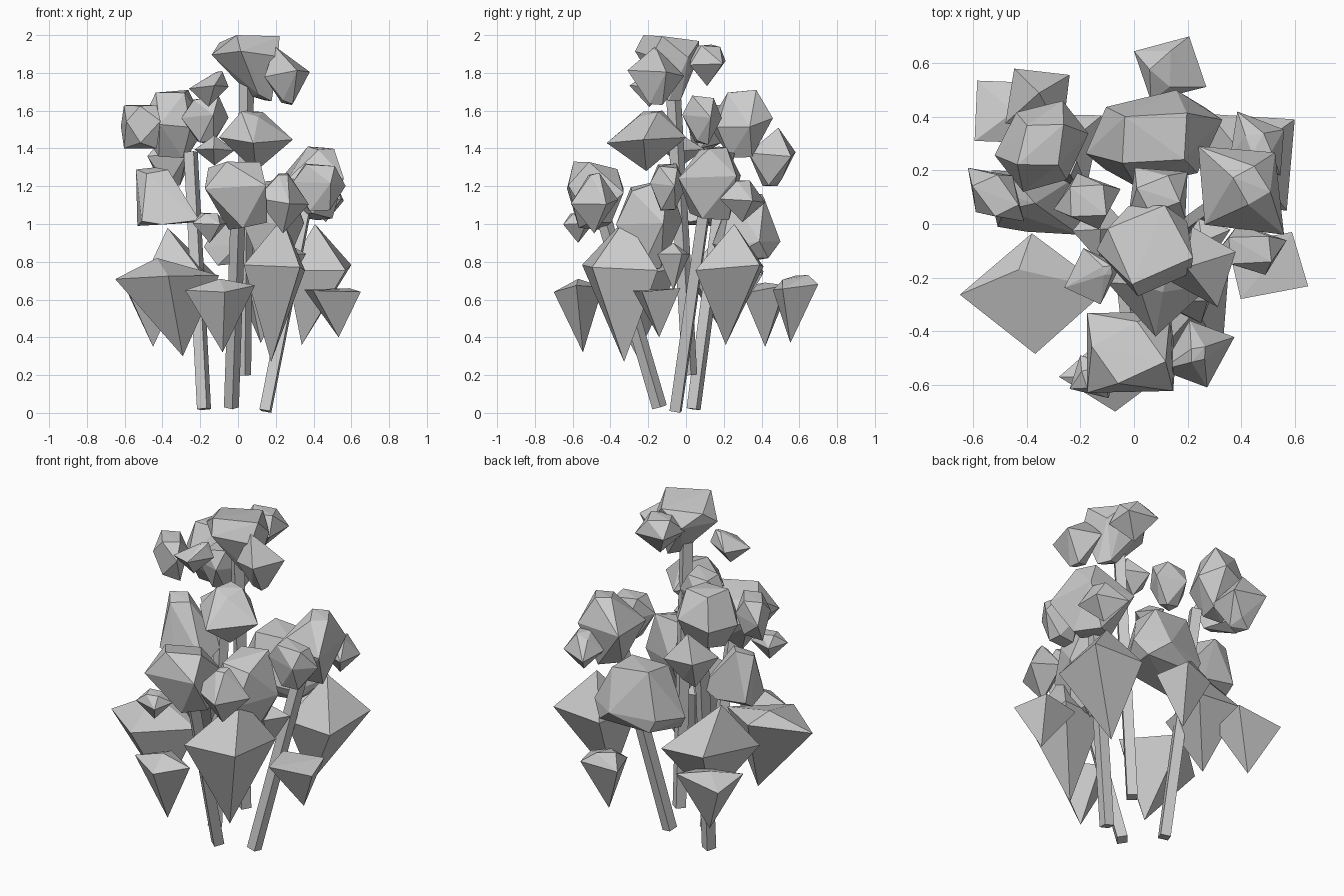
import bpy
import bmesh
import math
import random
from mathutils import Vector

old = bpy.data.objects.get("Cube")
if old:
    bpy.data.objects.remove(old, do_unlink=True)

random.seed(4)

# One plain grey for the whole plant
grey = bpy.data.materials.new("plain_grey")
grey.use_nodes = True
grey.diffuse_color = (0.6, 0.6, 0.6, 1)
grey.node_tree.nodes["Principled BSDF"].inputs["Base Color"].default_value = grey.diffuse_color


def add_object(name, bm):
    """Turn a bmesh into a flat shaded grey object."""
    bmesh.ops.recalc_face_normals(bm, faces=bm.faces)
    mesh = bpy.data.meshes.new(name)
    bm.to_mesh(mesh)
    bm.free()
    mesh.materials.append(grey)
    obj = bpy.data.objects.new(name, mesh)
    bpy.context.collection.objects.link(obj)


def circle(sides, radius, height, turn, center=(0, 0)):
    """Points of a slightly uneven ring."""
    points = []
    for i in range(sides):
        angle = math.radians(turn) + math.tau * i / sides + random.uniform(-.08, .08)
        points.append(Vector((center[0] + radius * math.cos(angle),
                              center[1] + radius * math.sin(angle),
                              height + random.uniform(-.07, .07))))
    return points


def clump(name, x, y, z, sides=4, ring=.55, turn=20, tip=(0, 0), peak=(0, 0),
          crest=0, base=0, lean=0):
    """Faceted leaf clump filling the given spans: a wide ring between a tip and a peak.
    crest and base widen the peak and the tip into small facets, lean draws
    the outline out along the diagonal."""
    points = circle(sides, 1, ring, turn)
    points += circle(4, crest, .95, turn + 30, peak) if crest else [Vector((*peak, 1))]
    points += circle(4, base, .05, turn + 30, tip) if base else [Vector((*tip, 0))]
    for p in points:
        p.x, p.y = p.x + lean * p.y, p.y + lean * p.x

    # stretch the points to the spans
    for axis, (low, high) in enumerate((x, y, z)):
        values = [p[axis] for p in points]
        start, length = min(values), max(values) - min(values)
        for p in points:
            p[axis] = low + (p[axis] - start) / length * (high - low)

    bm = bmesh.new()
    for p in points:
        bm.verts.new(p)
    bmesh.ops.convex_hull(bm, input=bm.verts)
    bmesh.ops.delete(bm, geom=[v for v in bm.verts if not v.link_faces], context='VERTS')
    add_object(name, bm)


def stem(name, foot, head, radius=.04):
    """Square stalk from foot to head."""
    bm = bmesh.new()
    foot, head = Vector(foot), Vector(head)
    bmesh.ops.create_cone(bm, cap_ends=True, segments=4, radius1=radius,
                          radius2=radius, depth=(head - foot).length)
    turn = (head - foot).to_track_quat('Z', 'Y').to_matrix()
    bmesh.ops.rotate(bm, verts=bm.verts, matrix=turn)
    bmesh.ops.translate(bm, verts=bm.verts, vec=(foot + head) / 2)
    add_object(name, bm)


# Stalks
stem("main_stem", (.03, .02, .2), (.045, -.07, 1.75))
stem("front_stem", (-.035, -.14, .03), (0, -.44, 1.05))
stem("right_stem", (-.18, .04, .02), (-.25, .22, 1.38))
stem("left_stem", (.145, -.055, .01), (.36, .1, 1.1))

# Crown on the main stem
clump("crown", x=(-.14, .22), y=(-.27, .07), z=(1.65, 2), sides=5, ring=.72, turn=40,
      tip=(.4, .1), peak=(.05, .1), crest=.9, base=.3)
clump("crown_left", x=(.14, .38), y=(-.31, -.01), z=(1.63, 1.94), peak=(-.5, 0), base=.3)
clump("crown_right", x=(-.26, -.05), y=(-.3, -.09), z=(1.62, 1.81), peak=(.5, .2), crest=.2)
clump("crown_back", x=(-.02, .2), y=(.02, .21), z=(1.73, 1.95), turn=40, crest=.6)
clump("under_crown", x=(-.1, .29), y=(-.42, 0), z=(1.28, 1.6), turn=0, ring=.5,
      peak=(-.1, .1), crest=.35)

# Upper clumps around the right stem
clump("right_top", x=(-.52, -.17), y=(.12, .46), z=(1.35, 1.71), sides=6, ring=.5,
      turn=10, crest=.6, base=.5, lean=.1)
clump("right_top_inner", x=(-.3, -.05), y=(-.02, .19), z=(1.42, 1.68), crest=.7, base=.4)
clump("right_top_outer", x=(-.62, -.41), y=(.01, .21), z=(1.4, 1.63), turn=45, crest=.7,
      base=.7, lean=-.2)
clump("right_top_back", x=(-.48, -.24), y=(.33, .58), z=(1.2, 1.51), turn=35,
      peak=(0, .2), base=.35)
clump("right_middle", x=(-.54, -.2), y=(-.04, .2), z=(.99, 1.3), ring=.15,
      turn=40, peak=(-.4, .1), crest=.4, base=.8, lean=-.1)
clump("right_inner", x=(-.23, -.02), y=(-.14, .1), z=(1.31, 1.47), turn=0)

# Clumps on the front stem
clump("front_top", x=(-.175, .155), y=(-.63, -.33), z=(.97, 1.33), turn=45, ring=.6,
      tip=(.3, 0), crest=.6, base=.45)
clump("front_top_left", x=(.1, .375), y=(-.61, -.36), z=(.95, 1.27), turn=20, crest=.25, lean=.1)
clump("front_top_right", x=(-.24, -.06), y=(-.65, -.49), z=(.9, 1.06), turn=30, crest=.5)
clump("front_inner", x=(.02, .35), y=(-.37, -.02), z=(.72, 1.24), ring=.6, crest=.7, base=.4)

# Clumps on the left stem
clump("left_top", x=(.24, .56), y=(-.04, .29), z=(1.02, 1.41), ring=.55, turn=45,
      peak=(.2, .1), crest=.35, base=.5, lean=-.1)
clump("left_top_back", x=(.36, .56), y=(.18, .42), z=(1.01, 1.23), turn=30, crest=.4, lean=-.15)
clump("left_top_front", x=(.29, .57), y=(-.19, 0), z=(1.07, 1.32), crest=.7, base=.5)
clump("left_inner", x=(.15, .36), y=(-.15, .02), z=(.65, .9), ring=.7, lean=.2)

# Wide clump at the back
clump("back_wide", x=(-.18, .33), y=(.14, .5), z=(.78, 1.16), sides=6, ring=.3, turn=15,
      crest=.65, base=.9, lean=.06)

# Hanging clumps with long lower tips
clump("hang_front", x=(.03, .355), y=(-.55, -.15), z=(.27, 1.03), ring=.63,
      turn=45, tip=(-.1, .1), peak=(.2, .1), lean=.12)
clump("hang_left", x=(.26, .6), y=(.05, .41), z=(.36, 1), ring=.6, turn=40,
      tip=(-.4, -.1), peak=(-.1, .1))
clump("hang_right", x=(-.65, -.1), y=(-.485, -.035), z=(.3, .82), ring=.85,
      turn=0, tip=(.3, 0), peak=(-.2, .4))
clump("hang_right_back", x=(-.5, -.12), y=(.02, .41), z=(.4, .98), ring=.55,
      turn=35, peak=(-.3, 0), lean=.15)

# Small low buds with flat tops
clump("bud_left", x=(.35, .65), y=(-.28, -.03), z=(.4, .66), ring=.97, turn=55,
      tip=(.2, .1))
clump("bud_front", x=(-.28, .09), y=(-.7, -.44), z=(.32, .71), ring=.88, turn=5,
      tip=(.1, .2), lean=-.1)
clump("bud_right", x=(-.595, -.3), y=(.3, .535), z=(.35, .69), ring=.9, turn=40)
clump("bud_back", x=(0, .27), y=(.46, .7), z=(.37, .73), ring=.85, turn=60,
      tip=(-.1, -.2), crest=.5)
